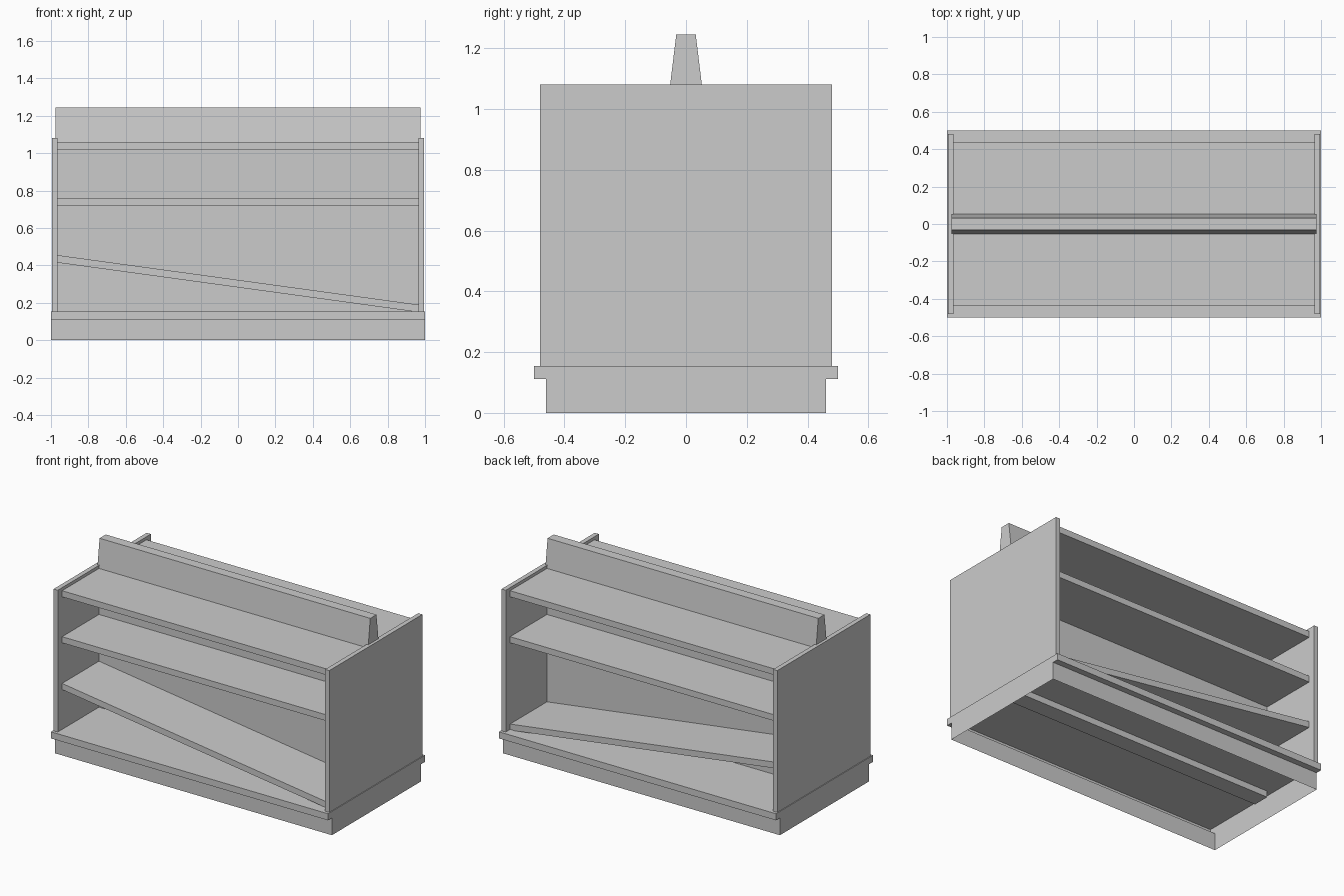
import bpy
import bmesh
from mathutils import Vector

cube = bpy.data.objects.get("Cube")
if cube:
    bpy.data.objects.remove(cube, do_unlink=True)

grey = bpy.data.materials.new("light_grey")
grey.use_nodes = True
colour = (0.6, 0.6, 0.6, 1)
grey.diffuse_color = colour
grey.node_tree.nodes["Principled BSDF"].inputs["Base Color"].default_value = colour


def prism(name, profile, start, end, axis="x", open_bottom=False):
    """Extrude a (horizontal, z) profile along x or y."""
    def place(h, z, d):
        return Vector((d, h, z)) if axis == "x" else Vector((h, d, z))

    bm = bmesh.new()
    rings = [[bm.verts.new(place(h, z, d)) for h, z in profile] for d in (start, end)]
    for ring in rings:
        bm.faces.new(ring)
    a, b = rings
    for i in range(len(profile)):
        j = (i + 1) % len(profile)
        bm.faces.new((a[i], a[j], b[j], b[i]))
    bmesh.ops.recalc_face_normals(bm, faces=bm.faces)
    if open_bottom:
        floor = [f for f in bm.faces if all(v.co.z < 0.001 for v in f.verts)]
        bmesh.ops.delete(bm, geom=floor, context="FACES_ONLY")
    mesh = bpy.data.meshes.new(name)
    bm.to_mesh(mesh)
    bm.free()
    mesh.materials.append(grey)
    obj = bpy.data.objects.new(name, mesh)
    bpy.context.collection.objects.link(obj)
    return obj


def mirrored(points):
    """Complete a half profile by reflecting it about the centre."""
    return points + [(-h, z) for h, z in reversed(points)]


INNER = 0.965     # inside face of the side panels
SHELF = 0.435     # shelf half depth
DECK = 0.155      # top of the base

# Hollow base with an overhanging deck lip
prism("base", mirrored([(0.46, 0), (0.46, 0.112), (0.5, 0.112), (0.5, DECK)]),
      -1, 1, open_bottom=True)

# Side panels
panel = mirrored([(0.48, DECK), (0.48, 1.08)])
prism("left_side_panel", panel, INNER, 0.995)
prism("right_side_panel", panel, -0.995, -INNER)

# Central dividing wall and the tapered header above it
prism("centre_wall", mirrored([(0.055, 0.115), (0.055, 1.04)]), -INNER, INNER)
prism("header", mirrored([(0.057, 1.04), (0.032, 1.245)]), -0.977, 0.977)

# Shelves: top height at the right end and at the left end
for name, right, left in (("top_shelf", 1.06, 1.06),
                          ("middle_shelf", 0.76, 0.76),
                          ("sloped_shelf", 0.455, 0.19)):
    thick = 0.04
    outline = [(-INNER, right), (INNER, left), (INNER, left - thick), (-INNER, right - thick)]
    prism(name, outline, -SHELF, SHELF, axis="y")
